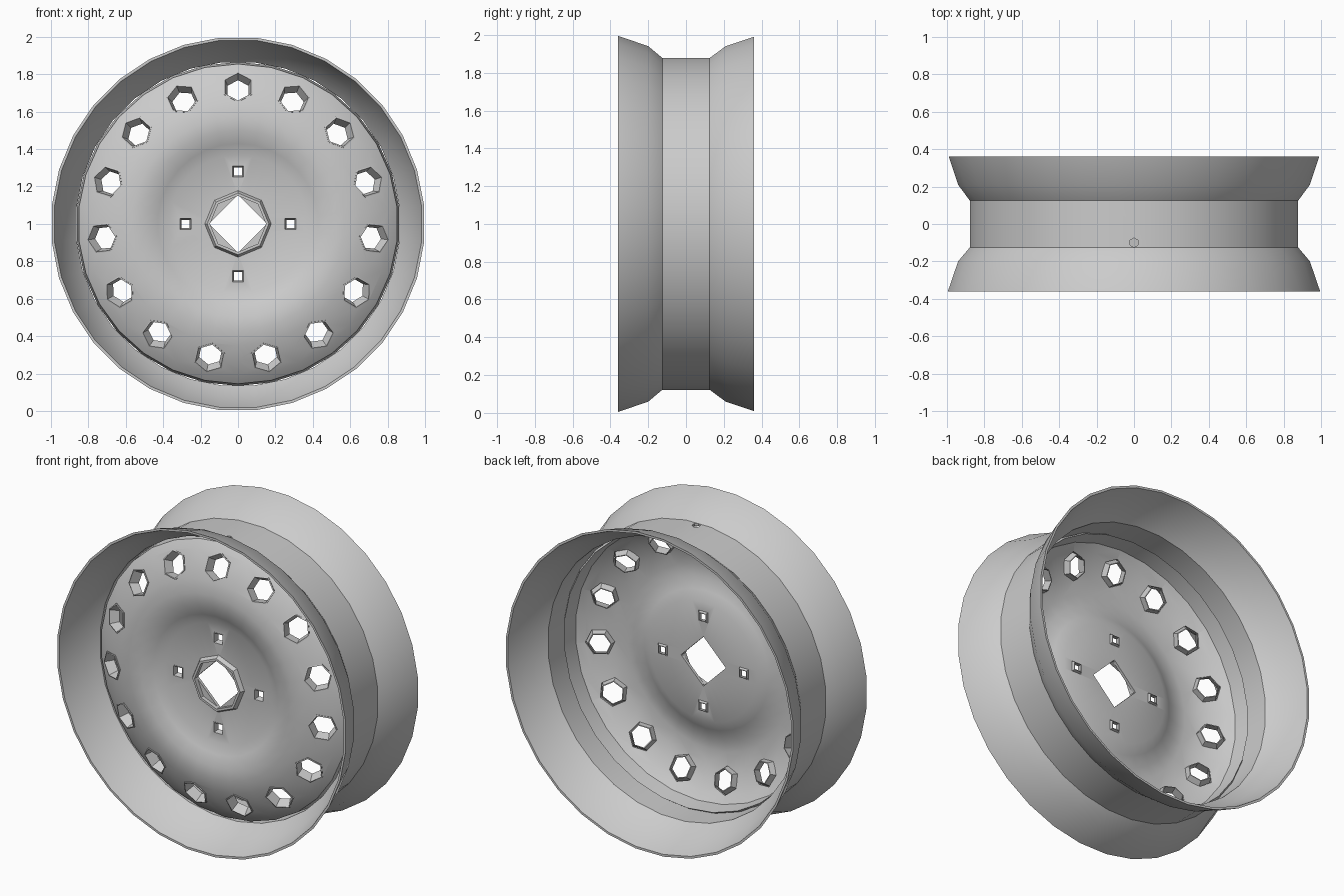
import bpy, bmesh
from math import sin, cos, pi, radians
from mathutils import Matrix

if "Cube" in bpy.data.objects:
    bpy.data.objects.remove(bpy.data.objects["Cube"])

CENTRE = 1.0  # height of the axle


def finish(name, bm, angle=35):
    bmesh.ops.recalc_face_normals(bm, faces=bm.faces)
    me = bpy.data.meshes.new(name)
    bm.to_mesh(me)
    bm.free()
    ob = bpy.data.objects.new(name, me)
    bpy.context.collection.objects.link(ob)
    if angle:
        smooth(ob, angle)
    return ob


def smooth(ob, angle):
    bpy.ops.object.select_all(action='DESELECT')
    ob.select_set(True)
    bpy.context.view_layer.objects.active = ob
    bpy.ops.object.shade_smooth_by_angle(angle=radians(angle))


def add_lathe(bm, section, sides, mat=Matrix(), phase=0.0):
    """Spin a closed (radius, y) section around the y axis."""
    rings = []
    for i in range(sides):
        a = 2 * pi * i / sides + phase
        rings.append([bm.verts.new(mat @ Matrix.Translation((r * cos(a), y, r * sin(a))).translation)
                      for r, y in section])
    n = len(section)
    for i in range(sides):
        p, q = rings[i], rings[(i + 1) % sides]
        for j in range(n):
            k = (j + 1) % n
            bm.faces.new((p[j], p[k], q[k], q[j]))


def add_prism(bm, radius, depth, sides, mat, phase=0.0):
    """Solid prism along y, for cutting."""
    caps = [[bm.verts.new(mat @ Matrix.Translation(
        (radius * cos(2 * pi * i / sides + phase), y, radius * sin(2 * pi * i / sides + phase))).translation)
        for i in range(sides)] for y in (-depth / 2, depth / 2)]
    bm.faces.new(caps[0])
    bm.faces.new(caps[1])
    for i in range(sides):
        j = (i + 1) % sides
        bm.faces.new((caps[0][i], caps[0][j], caps[1][j], caps[1][i]))


def cut(ob, cutter):
    m = ob.modifiers.new("cut", 'BOOLEAN')
    m.operation, m.solver, m.object = 'DIFFERENCE', 'EXACT', cutter
    bpy.context.view_layer.objects.active = ob
    bpy.ops.object.modifier_apply(modifier=m.name)
    bpy.data.objects.remove(cutter)
    smooth(ob, 35)


def around(angle, radius, y, tilt=0.0):
    """Place a part on a circle around the axle, tilted outward."""
    return (Matrix.Translation((0, 0, CENTRE)) @ Matrix.Rotation(-angle, 4, 'Y')
            @ Matrix.Translation((radius, y, 0)) @ Matrix.Rotation(tilt, 4, 'Z'))


axle = Matrix.Translation((0, 0, CENTRE))

# Rim barrel: flared thin shell with a drop centre
outer = [(1.0, -0.36), (0.945, -0.2), (0.882, -0.125), (0.882, 0.125), (0.945, 0.21), (0.995, 0.36)]
bm = bmesh.new()
add_lathe(bm, outer + [(r - 0.014, y) for r, y in reversed(outer)], 32, axle, pi / 32)
rim = finish("rim", bm)

# Valve hole
bm = bmesh.new()
add_prism(bm, 0.025, 0.2, 6, around(pi / 2, 0.89, -0.1, pi / 2))
cut(rim, finish("valve_cutter", bm, 0))

# Wheel disc: flat hub, forward bulge, rear-turned outer lip
front = [(0.06, -0.19), (0.37, -0.19), (0.43, -0.22), (0.5, -0.245), (0.57, -0.25),
         (0.65, -0.235), (0.73, -0.205), (0.81, -0.165), (0.855, -0.13), (0.866, -0.03)]
back = [(r - (0.012 if r > 0.8 else 0), y + 0.018) for r, y in front]
bm = bmesh.new()
add_lathe(bm, front + back[::-1], 30, axle, pi / 30)
disc = finish("wheel_disc", bm)

# Openings: fifteen vents, four bolt holes, square centre
vents = [pi / 2 + i * 2 * pi / 15 for i in range(15)]
bolts = [i * pi / 2 for i in range(4)]
TILT = radians(24)
bm = bmesh.new()
for a in vents:
    add_prism(bm, 0.085, 0.2, 6, around(a, 0.73, -0.195, TILT))
for a in bolts:
    add_prism(bm, 0.046, 0.2, 4, around(a, 0.28, -0.18), pi / 4)
add_prism(bm, 0.155, 0.3, 4, axle @ Matrix.Translation((0, -0.18, 0)))
cut(disc, finish("hole_cutter", bm, 0))

# Vent flanges turned inward behind each opening
bm = bmesh.new()
for a in vents:
    add_lathe(bm, [(0.088, -0.006), (0.07, 0.05), (0.064, 0.05), (0.08, -0.008)], 6,
              around(a, 0.73, -0.2, TILT))
finish("vent_flanges", bm)

# Bolt seats
bm = bmesh.new()
for a in bolts:
    add_lathe(bm, [(0.048, -0.004), (0.036, 0.03), (0.031, 0.03), (0.042, -0.004)], 4,
              around(a, 0.28, -0.19), pi / 4)
finish("bolt_seats", bm)

# Centre collar around the axle opening
bm = bmesh.new()
add_lathe(bm, [(0.178, -0.19), (0.165, -0.215), (0.15, -0.215), (0.15, -0.18)], 8, axle, 0)
finish("centre_collar", bm)
